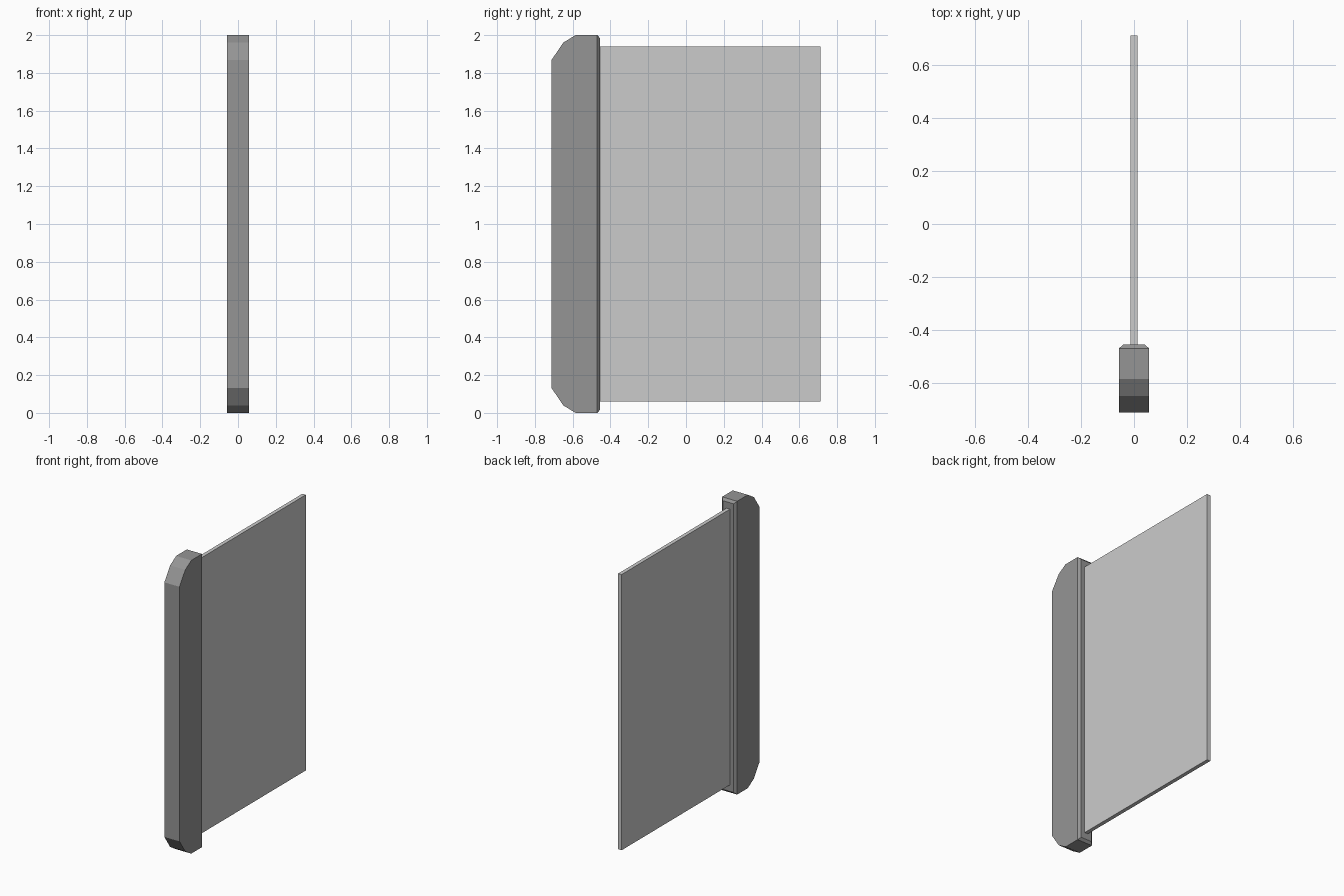
import bpy, bmesh

if "Cube" in bpy.data.objects:
    bpy.data.objects.remove(bpy.data.objects["Cube"])


def make_object(name, bm, grey):
    bmesh.ops.recalc_face_normals(bm, faces=bm.faces)
    mesh = bpy.data.meshes.new(name)
    bm.to_mesh(mesh)
    bm.free()
    mat = bpy.data.materials.new(name + "_grey")
    mat.diffuse_color = (grey, grey, grey, 1)
    mat.use_nodes = True
    mat.node_tree.nodes["Principled BSDF"].inputs["Base Color"].default_value = mat.diffuse_color
    mesh.materials.append(mat)
    obj = bpy.data.objects.new(name, mesh)
    bpy.context.collection.objects.link(obj)
    return obj


# Edge post: half profile (y, z) mirrored about mid-height, extruded across x
HALF_WIDTH, BEVEL = 0.057, 0.016
BACK = -0.455
lower = [(-0.47, 0), (-0.585, 0), (-0.65, 0.04), (-0.712, 0.132)]
profile = lower + [(y, 2 - z) for y, z in reversed(lower)]
bm = bmesh.new()
face = bm.faces.new([bm.verts.new((-HALF_WIDTH, y, z)) for y, z in profile])
ext = bmesh.ops.extrude_face_region(bm, geom=[face])
verts = [v for v in ext["geom"] if isinstance(v, bmesh.types.BMVert)]
bmesh.ops.translate(bm, verts=verts, vec=(2 * HALF_WIDTH, 0, 0))

# Chamfered rim on the side that holds the panel
bm.normal_update()
back = [f for f in bm.faces if all(abs(v.co.y + 0.47) < 1e-4 for v in f.verts)]
ext = bmesh.ops.extrude_face_region(bm, geom=back)
bmesh.ops.delete(bm, geom=back, context='FACES')
for v in ext["geom"]:
    if isinstance(v, bmesh.types.BMVert):
        v.co.x += -BEVEL if v.co.x > 0 else BEVEL
        v.co.z += -BEVEL if v.co.z > 1 else BEVEL
        v.co.y = BACK
make_object("edge_post", bm, 0.3)

# Thin flat panel
bm = bmesh.new()
bmesh.ops.create_cube(bm, size=1)
y0, y1 = BACK - 0.01, 0.712
bmesh.ops.scale(bm, verts=bm.verts, vec=(0.026, y1 - y0, 1.88))
bmesh.ops.translate(bm, verts=bm.verts, vec=(0, (y0 + y1) / 2, 1))
make_object("flat_panel", bm, 0.65)
